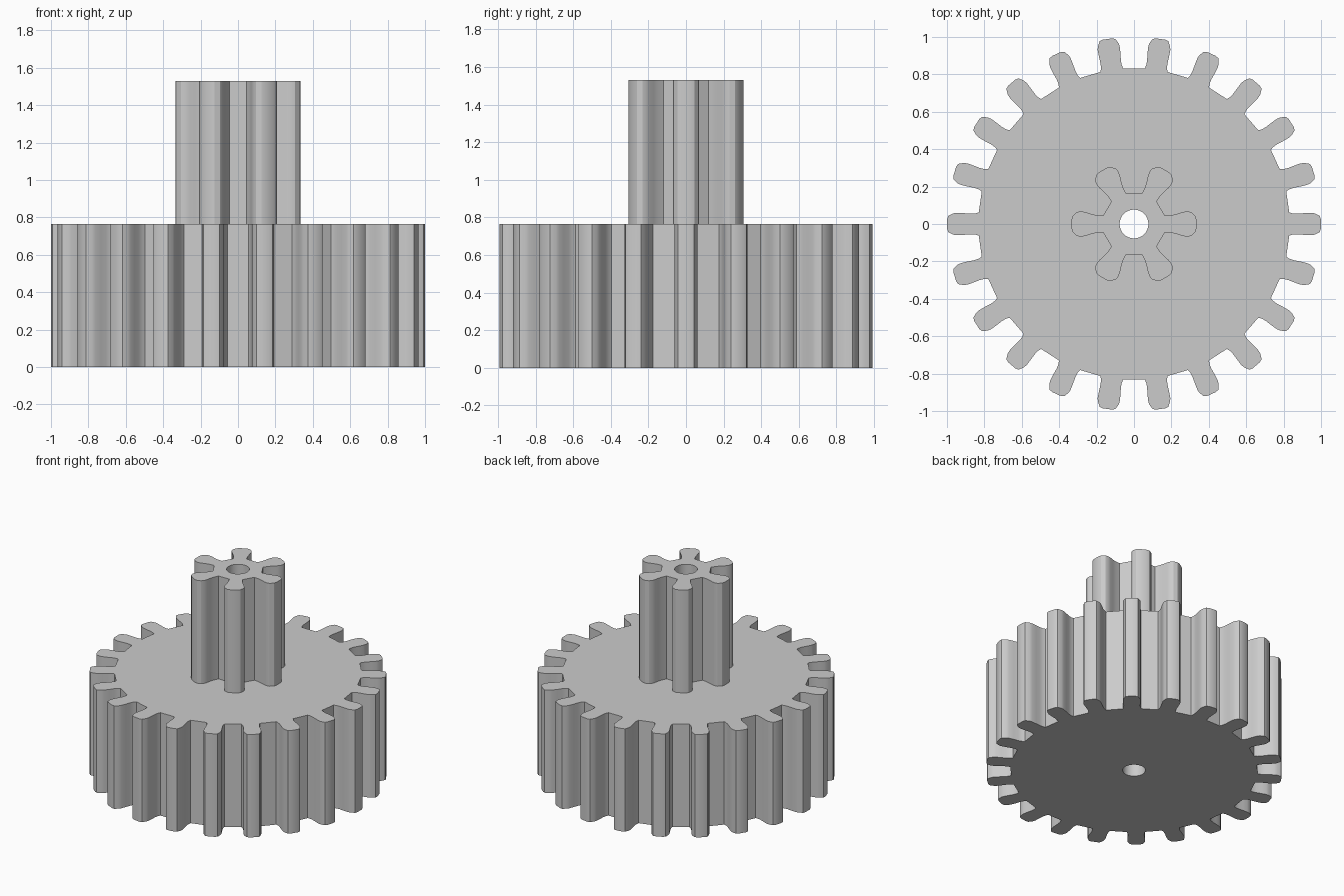
import bpy
import bmesh
from math import sin, cos, pi
from mathutils import Vector

cube = bpy.data.objects.get("Cube")
if cube:
    bpy.data.objects.remove(cube, do_unlink=True)

# Plain grey plastic
grey = bpy.data.materials.new("grey_plastic")
grey.use_nodes = True
COLOR = (0.6, 0.6, 0.6, 1)
grey.diffuse_color = COLOR
for node in grey.node_tree.nodes:
    if node.type == 'BSDF_PRINCIPLED':
        node.inputs["Base Color"].default_value = COLOR

BORE = 0.077
HEIGHT = 0.765


def gear_outline(teeth, flank):
    """Repeat one mirrored tooth; flank holds (radius, half width) from root to tip."""
    tooth = [(x, -w) for x, w in flank] + [(x, w) for x, w in reversed(flank)]
    points = []
    for i in range(teeth):
        a = 2 * pi * i / teeth
        points += [(x * cos(a) - y * sin(a), x * sin(a) + y * cos(a)) for x, y in tooth]
    return points


def circle(radius, sides):
    return [(radius * cos(2 * pi * i / sides), radius * sin(2 * pi * i / sides))
            for i in range(sides)]


def gear(name, teeth, flank, bottom):
    bm = bmesh.new()
    edges = []
    # Toothed rim and round bore
    for loop in (gear_outline(teeth, flank), circle(BORE, 32)):
        verts = [bm.verts.new((x, y, bottom)) for x, y in loop]
        edges += [bm.edges.new((v, verts[i - 1])) for i, v in enumerate(verts)]
    bmesh.ops.triangle_fill(bm, edges=edges, use_beauty=True, normal=Vector((0, 0, 1)))
    # Raise the cap into a solid
    result = bmesh.ops.extrude_face_region(bm, geom=bm.faces[:], use_keep_orig=True)
    top = [g for g in result["geom"] if isinstance(g, bmesh.types.BMVert)]
    bmesh.ops.translate(bm, verts=top, vec=(0, 0, HEIGHT))
    bmesh.ops.recalc_face_normals(bm, faces=bm.faces[:])
    mesh = bpy.data.meshes.new(name)
    bm.to_mesh(mesh)
    bm.free()
    mesh.materials.append(grey)
    obj = bpy.data.objects.new(name, mesh)
    bpy.context.collection.objects.link(obj)
    bpy.ops.object.select_all(action='DESELECT')
    obj.select_set(True)
    bpy.context.view_layer.objects.active = obj
    bpy.ops.object.shade_smooth_by_angle(angle=pi / 7)
    return obj


# Wide lower gear
gear("large_gear", 22,
     [(0.83, 0.062), (0.85, 0.056), (0.875, 0.055), (0.91, 0.058),
      (0.945, 0.06), (0.965, 0.057), (0.993, 0.043), (0.999, 0.025)], 0)

# Narrow upper pinion
gear("small_gear", 6,
     [(0.165, 0.044), (0.2, 0.047), (0.23, 0.054), (0.26, 0.064),
      (0.285, 0.068), (0.305, 0.064), (0.327, 0.044), (0.333, 0.025)], HEIGHT)
